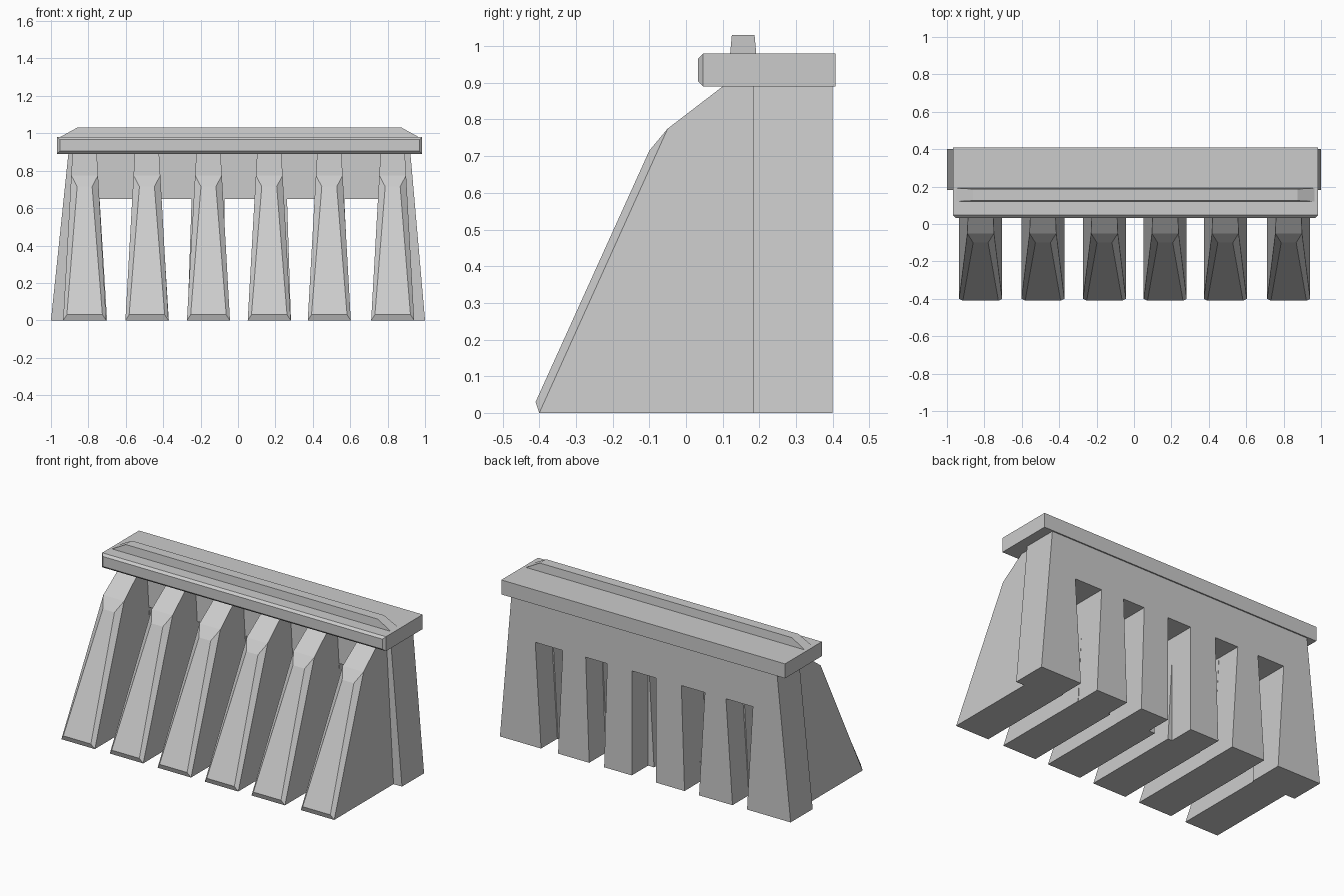
import bpy
import bmesh

cube = bpy.data.objects.get("Cube")
if cube:
    bpy.data.objects.remove(cube)

# Single plain stone colour
stone = bpy.data.materials.new("grey_stone")
stone.use_nodes = True
COLOR = (0.6, 0.6, 0.6, 1)
stone.diffuse_color = COLOR
stone.node_tree.nodes["Principled BSDF"].inputs["Base Color"].default_value = COLOR


def finish(name, bm):
    bmesh.ops.recalc_face_normals(bm, faces=bm.faces)
    mesh = bpy.data.meshes.new(name)
    bm.to_mesh(mesh)
    bm.free()
    mesh.materials.append(stone)
    obj = bpy.data.objects.new(name, mesh)
    bpy.context.collection.objects.link(obj)
    return obj


def extrude_outline(name, outline, y0, y1):
    """Extrude an x-z outline along y."""
    bm = bmesh.new()
    face = bm.faces.new([bm.verts.new((x, y0, z)) for x, z in outline])
    moved = bmesh.ops.extrude_face_region(bm, geom=[face])["geom"]
    verts = [v for v in moved if isinstance(v, bmesh.types.BMVert)]
    bmesh.ops.translate(bm, verts=verts, vec=(0, y1 - y0, 0))
    return finish(name, bm)


def loft(name, sections):
    """Join rectangular sections (axis-ordered corner loops) into a capped solid."""
    bm = bmesh.new()
    rings = [[bm.verts.new(p) for p in s] for s in sections]
    for a, b in zip(rings, rings[1:]):
        for i in range(4):
            j = (i + 1) % 4
            bm.faces.new((a[i], a[j], b[j], b[i]))
    bm.faces.new(rings[0])
    bm.faces.new(rings[-1])
    return finish(name, bm)


def buttress(name, cx):
    """Tapering sloped rib with a raised, chamfered front panel."""
    def half(z):
        return 0.115 - 0.056 * z
    profile = {"toe": (-0.4, 0), "knee": (-0.05, 0.775), "crest": (0.1, 0.89),
               "back_top": (0.24, 0.89), "heel": (0.24, 0)}
    bm = bmesh.new()
    L, R = {}, {}
    for side, s in ((L, -1), (R, 1)):
        for key, (y, z) in profile.items():
            side[key] = bm.verts.new((cx + s * half(z), y, z))
        side["low"] = bm.verts.new((cx + s * 0.095, -0.41, 0.03))
        side["high"] = bm.verts.new((cx + s * 0.04, -0.1, 0.715))
        bm.faces.new([side[k] for k in profile])
        bm.faces.new([side[k] for k in ("toe", "low", "high", "knee")])
    loop = ["toe", "low", "high", "knee", "crest", "back_top", "heel"]
    for a, b in zip(loop, loop[1:] + loop[:1]):
        bm.faces.new((L[a], R[a], R[b], L[b]))
    return finish(name, bm)


# Back wall with five tapering slots: (bottom left, bottom right, top left, top right)
slots = [(-0.70, -0.60, -0.74, -0.555), (-0.37, -0.27, -0.41, -0.248),
         (-0.072, 0.093, -0.072, 0.093), (0.283, 0.386, 0.262, 0.41),
         (0.60, 0.717, 0.568, 0.757)]
outline = [(-1, 0)]
for bl, br, tl, tr in slots:
    outline += [(bl, 0), (tl, 0.65), (tr, 0.65), (br, 0)]
outline += [(1, 0), (0.922, 0.89), (-0.907, 0.89)]
extrude_outline("back_wall", outline, 0.183, 0.4)

# Row of buttresses
for i, cx in enumerate((-0.82, -0.487, -0.158, 0.167, 0.488, 0.827)):
    buttress(f"buttress_{i + 1}", cx)


# Capping slab with chamfered front edge
def slab_section(y, inset):
    x0, x1, z0, z1 = -0.967 + inset, 0.985 - inset, 0.89 + inset, 0.98 - inset
    return [(x0, y, z0), (x1, y, z0), (x1, y, z1), (x0, y, z1)]


loft("cap_slab", [slab_section(0.033, 0.014), slab_section(0.047, 0),
                  slab_section(0.408, 0)])


# Low ridge along the top, with sloped ends
def ridge_section(x0, x1, y0, y1, z):
    return [(x0, y0, z), (x1, y0, z), (x1, y1, z), (x0, y1, z)]


loft("top_ridge", [ridge_section(-0.96, 0.975, 0.12, 0.192, 0.975),
                   ridge_section(-0.86, 0.875, 0.125, 0.187, 1.03)])
